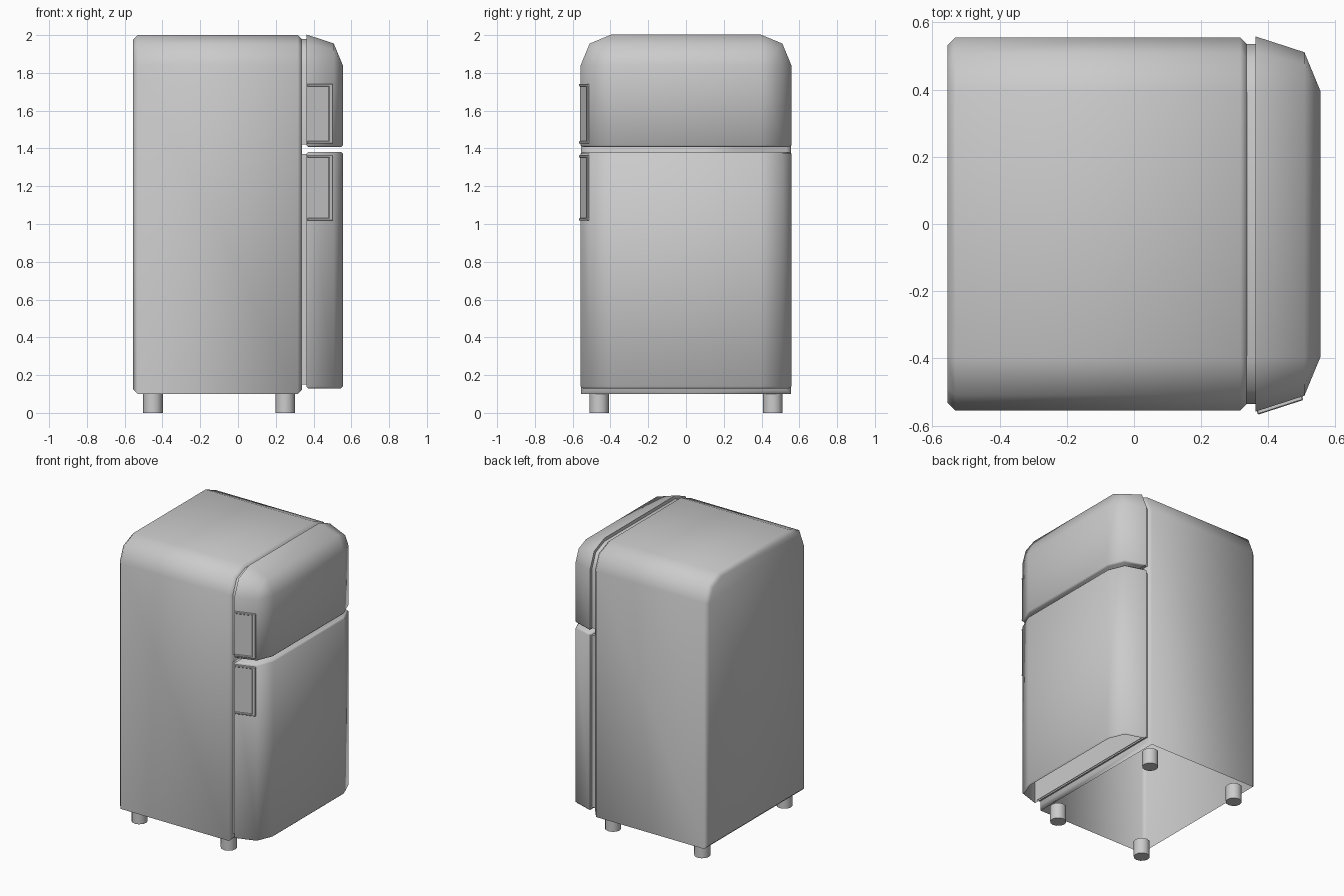
import bpy, bmesh, math
from mathutils import Vector

cube = bpy.data.objects.get("Cube")
if cube:
    bpy.data.objects.remove(cube, do_unlink=True)

grey = bpy.data.materials.new("plain_grey")
grey.use_nodes = True
COLOUR = (0.6, 0.6, 0.6, 1)
grey.diffuse_color = COLOUR
grey.node_tree.nodes["Principled BSDF"].inputs["Base Color"].default_value = COLOUR

CORE_Y, CORE_Z, RADIUS = 0.395, 1.84, 0.16   # centre and size of the rounded corners


def finish(name, bm, angle=60):
    mesh = bpy.data.meshes.new(name)
    bm.to_mesh(mesh)
    bm.free()
    mesh.materials.append(grey)
    obj = bpy.data.objects.new(name, mesh)
    bpy.context.collection.objects.link(obj)
    bpy.ops.object.select_all(action='DESELECT')
    obj.select_set(True)
    bpy.context.view_layer.objects.active = obj
    bpy.ops.object.shade_smooth_by_angle(angle=math.radians(angle))
    return obj


def outline(x, r, z0, z1=None):
    """Closed y-z outline; rounded at the top unless a flat top z1 is given."""
    if z1 is None:
        half = [(CORE_Y + r * math.cos(a), CORE_Z + r * math.sin(a))
                for a in (0, math.pi / 4, math.pi / 2)]
    else:
        half = [(CORE_Y + r, z1)]
    half = [(CORE_Y + r, z0)] + half
    return [Vector((x, y, z)) for y, z in half] + [Vector((x, -y, z)) for y, z in reversed(half)]


def loft(rings):
    bm = bmesh.new()
    loops = [[bm.verts.new(p) for p in ring] for ring in rings]
    for a, b in zip(loops, loops[1:]):
        for i in range(len(a)):
            j = (i + 1) % len(a)
            bm.faces.new((a[i], a[j], b[j], b[i]))
    bm.faces.new(loops[0])
    bm.faces.new(loops[-1])
    bmesh.ops.remove_doubles(bm, verts=bm.verts, dist=0.0005)
    bmesh.ops.recalc_face_normals(bm, faces=bm.faces)
    return bm


def bevel_sharp(bm, width, rule=lambda e: True):
    edges = [e for e in bm.edges if e.calc_face_angle(0) > 1.1 and rule(e)]
    bmesh.ops.bevel(bm, geom=edges, offset=width, segments=1, affect='EDGES', profile=0.5)


def open_bottom(bm):
    low = [f for f in bm.faces if f.normal.z < -0.9]
    bmesh.ops.delete(bm, geom=low, context='FACES')


def box(name, lo, hi, bevel=0.0):
    bm = bmesh.new()
    bmesh.ops.create_cube(bm, size=1)
    for v in bm.verts:
        v.co = Vector([(a + b) / 2 + c * (b - a) for a, b, c in zip(lo, hi, v.co)])
    if bevel:
        bevel_sharp(bm, bevel)
    return finish(name, bm, 30)


# Cabinet: hollow shell, open underneath
bm = loft([outline(-0.555, RADIUS, 0.1), outline(0.34, RADIUS, 0.1)])
bevel_sharp(bm, 0.024, lambda e: abs(e.verts[0].co.x - e.verts[1].co.x) < 0.01)
open_bottom(bm)
finish("cabinet", bm)

# Doors: the front is domed, and the upper one is rounded at the top as well
STEPS = ((0.362, RADIUS + 0.003), (0.507, 0.116), (0.555, 0))
for name, z0, z1 in (("upper_door", 1.407, None), ("lower_door", 0.13, 1.382)):
    bm = loft([outline(x, r, z0, z1) for x, r in STEPS])
    flat = [z for z in (z0, z1) if z]
    bevel_sharp(bm, 0.01, lambda e: any(all(abs(v.co.z - z) < 0.001 for v in e.verts) for z in flat))
    if z1:
        open_bottom(bm)
    finish(name, bm)

# Recessed seals joining the doors to the cabinet
for name, z0, z1 in (("upper_seal", 1.42, None), ("lower_seal", 0.15, 1.37)):
    finish(name, loft([outline(x, 0.14, z0, z1) for x in (0.335, 0.366)]))

# Handles: a thin plate framed on three sides, following the taper of the door side
taper = math.atan2(0.047, 0.145)
for door, z0, z1 in (("upper", 1.425, 1.742), ("lower", 1.018, 1.365)):
    parts = [("plate", (0, -0.005, z0 + 0.01), (0.118, 0.01, z1 - 0.01), 0),
             ("grip", (0.118, -0.012, z0), (0.142, 0.01, z1), 0.004),
             ("top_rail", (0, -0.012, z1 - 0.014), (0.142, 0.01, z1), 0.003),
             ("bottom_rail", (0, -0.012, z0), (0.142, 0.01, z0 + 0.014), 0.003)]
    for part, lo, hi, bevel in parts:
        obj = box(f"{door}_handle_{part}", lo, hi, bevel)
        obj.location = (0.365, -0.556, 0)
        obj.rotation_euler.z = taper

# Feet
for x, end in ((-0.45, "back"), (0.25, "front")):
    for y, side in ((-0.46, "right"), (0.46, "left")):
        bm = bmesh.new()
        bmesh.ops.create_cone(bm, cap_ends=True, segments=12, radius1=0.052, radius2=0.052, depth=0.11)
        bmesh.ops.translate(bm, verts=bm.verts, vec=(x, y, 0.055))
        finish(f"{end}_{side}_foot", bm, 40)
